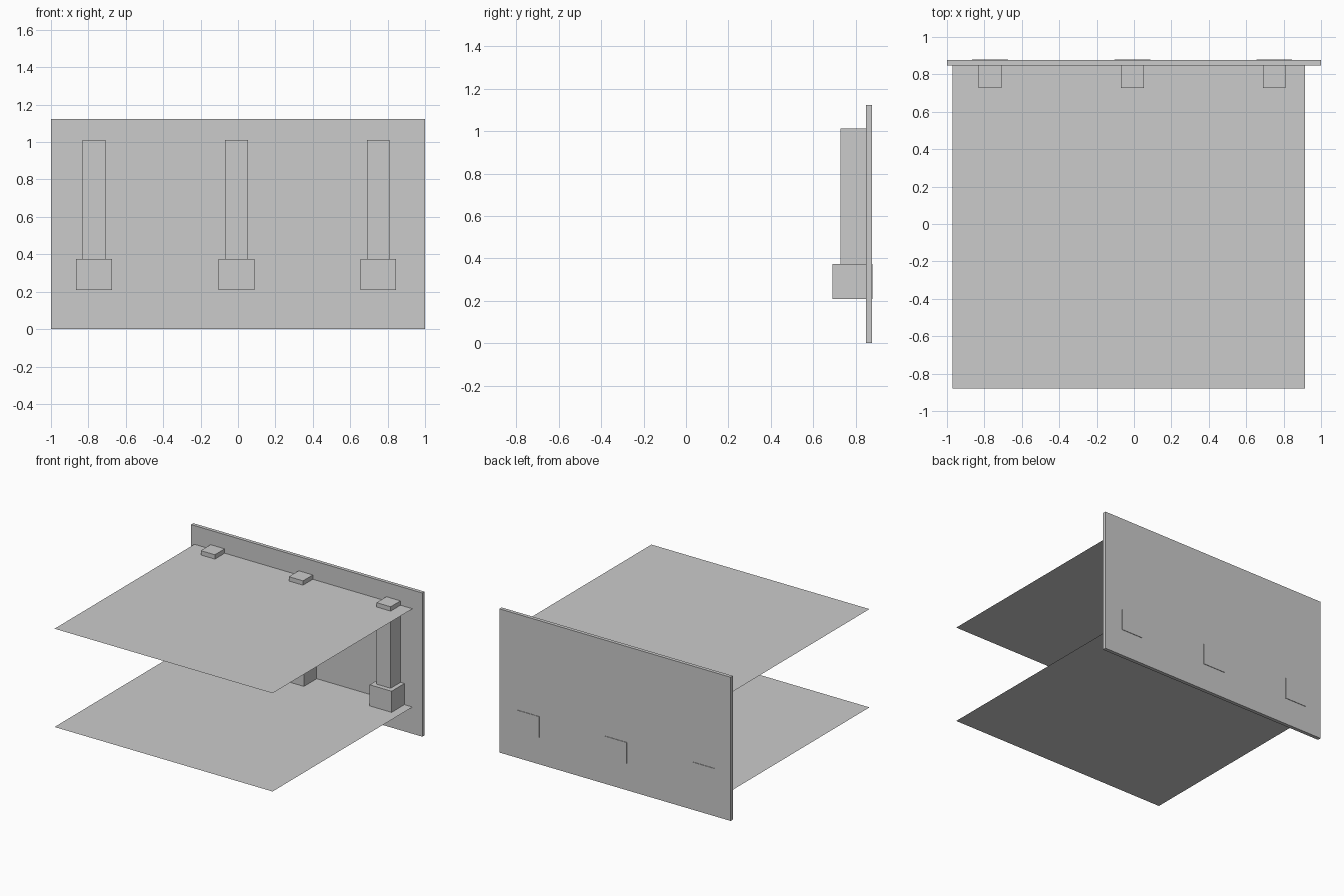
import bpy

if "Cube" in bpy.data.objects:
    bpy.data.objects.remove(bpy.data.objects["Cube"])


def box(name, lo, hi):
    """Axis-aligned box from its low and high corners."""
    bpy.ops.mesh.primitive_cube_add(size=1, location=[(a + b) / 2 for a, b in zip(lo, hi)])
    ob = bpy.context.object
    ob.name = name
    ob.scale = [b - a for a, b in zip(lo, hi)]
    bpy.ops.object.transform_apply(location=False, rotation=False, scale=True)
    return ob


def sheet(name, x0, x1, y0, y1, z):
    """Single-sided flat panel without thickness."""
    bpy.ops.mesh.primitive_plane_add(size=1, location=((x0 + x1) / 2, (y0 + y1) / 2, z))
    ob = bpy.context.object
    ob.name = name
    ob.scale = (x1 - x0, y1 - y0, 1)
    bpy.ops.object.transform_apply(location=False, rotation=False, scale=True)
    return ob


# Back wall
box("back_wall", (-1, 0.848, 0), (1, 0.876, 1.123))

# Floor and ceiling panels
for name, z in (("floor", 0.209), ("ceiling", 0.977)):
    sheet(name, -0.97, 0.915, -0.88, 0.85, z)

# Columns on square bases, which just pierce the wall
for side, x in (("left", -0.77), ("middle", -0.008), ("right", 0.75)):
    box(f"{side}_column", (x - 0.061, 0.727, 0.374), (x + 0.061, 0.849, 1.011))
    box(f"{side}_column_base", (x - 0.095, 0.69, 0.209), (x + 0.095, 0.88, 0.374))
